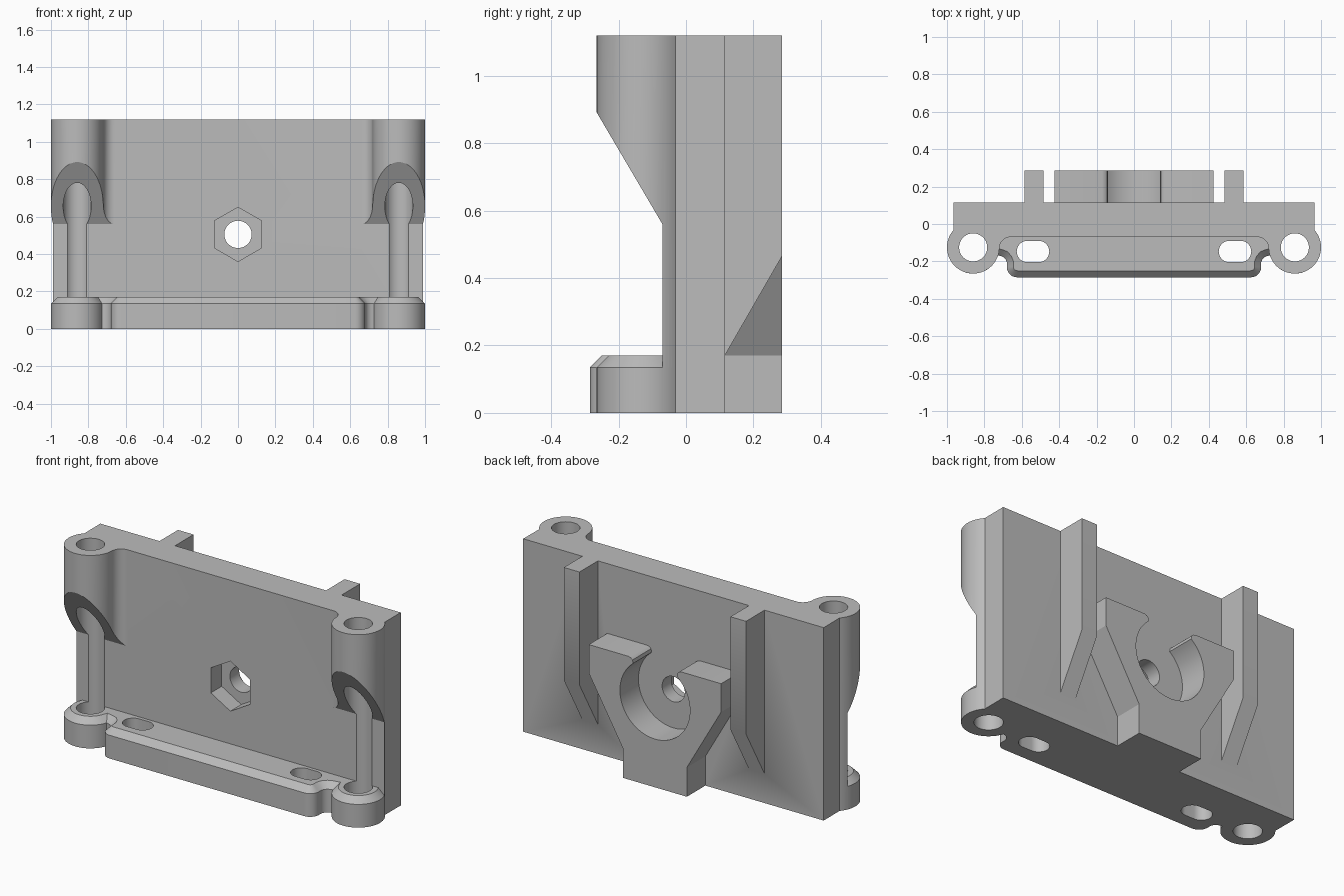
import bpy, bmesh
from math import sin, cos, radians

cube = bpy.data.objects.get("Cube")
if cube:
    bpy.data.objects.remove(cube, do_unlink=True)

grey = bpy.data.materials.new("plain grey")
grey.use_nodes = True
tone = (0.5, 0.5, 0.5, 1)
grey.diffuse_color = tone
grey.node_tree.nodes["Principled BSDF"].inputs["Base Color"].default_value = tone


def arc(cx, cy, r, start, end, steps):
    angles = [radians(start + (end - start) * i / steps) for i in range(steps + 1)]
    return [(cx + r * cos(a), cy + r * sin(a)) for a in angles]


def mirrored(half):
    """Close a half outline with its reflection across x = 0."""
    return half + [(-x, y) for x, y in reversed(half)]


def prism(name, outline, low, high, axis="z", chamfer=0):
    """Extrude a flat outline along one axis, optionally chamfering its far end."""
    place = {"z": lambda p, d: (p[0], p[1], d),
             "y": lambda p, d: (p[0], d, p[1]),
             "x": lambda p, d: (d, p[0], p[1])}[axis]
    bm = bmesh.new()
    base = bm.faces.new([bm.verts.new(place(p, low)) for p in outline])
    ext = bmesh.ops.extrude_face_region(bm, geom=[base])["geom"]
    step = place((0, 0), high - low)
    bmesh.ops.translate(bm, vec=step, verts=[g for g in ext if isinstance(g, bmesh.types.BMVert)])
    bmesh.ops.recalc_face_normals(bm, faces=bm.faces)
    if chamfer:
        top = [f for f in bm.faces if f.normal.z > 0.9]
        bmesh.ops.inset_region(bm, faces=top, thickness=chamfer, depth=0, use_even_offset=True)
        top = [f for f in bm.faces if f.normal.z > 0.9 and len(f.verts) > 4]
        bmesh.ops.translate(bm, vec=(0, 0, chamfer), verts=top[0].verts)
    mesh = bpy.data.meshes.new(name)
    bm.to_mesh(mesh)
    bm.free()
    mesh.materials.append(grey)
    obj = bpy.data.objects.new(name, mesh)
    bpy.context.collection.objects.link(obj)
    return obj


def combine(target, tool, operation):
    tool.hide_render = True
    mod = target.modifiers.new(operation.lower(), "BOOLEAN")
    mod.operation, mod.object, mod.solver = operation, tool, "EXACT"
    bpy.context.view_layer.objects.active = target
    bpy.ops.object.modifier_apply(modifier=mod.name)
    bpy.data.objects.remove(tool, do_unlink=True)


HEIGHT, FRONT, BACK, REAR = 1.12, -0.07, 0.115, 0.285
POST_X, POST_Y, POST_R = 0.86, -0.125, 0.14

# Back plate with round corner posts blended into its front
half = [(0.965, BACK)]
half += arc(POST_X, POST_Y, POST_R, 42, -180, 44)
half += arc(0.66, -0.13, 0.06, 0, 90, 10)[1:]
body = prism("mount_body", mirrored(half), 0, HEIGHT)

# Sloped relief under the upper posts
relief = [(FRONT, -0.1), (FRONT, 0.56), (-0.27, 0.90), (-0.5, 1.29), (-0.5, -0.1)]
combine(body, prism("post_relief", relief, -1.2, 1.2, "x"), "DIFFERENCE")

# Chamfered foot flange with bosses at both ends
half = [(0.93, 0.0)] + arc(POST_X, POST_Y, POST_R, 42, -162, 40)
half += [(0.713, -0.171), (0.698, -0.177), (0.686, -0.19), (0.68, -0.205)]
half += arc(0.625, -0.23, 0.055, 0, -90, 8)
combine(body, prism("foot_flange", mirrored(half), 0, 0.135, "z", 0.035), "UNION")

# Two rear ribs with sloped lower ends
rib = [(0.05, 0.17), (BACK, 0.17), (REAR, 0.465), (REAR, HEIGHT), (0.05, HEIGHT)]
for x in (-0.535, 0.535):
    combine(body, prism("rear_rib", rib, x - 0.05, x + 0.05, "x"), "UNION")

# Rear cradle with an open round pocket
half = [(0.205, 0), (0.205, 0.17), (0.425, 0.55), (0.425, 0.715), (0.17, 0.715),
        (0.155, 0.711), (0.144, 0.701)]
half += arc(0, 0.505, 0.225, 51.5, -90, 30)
outline = half + [(-x, z) for x, z in reversed(half[:-1])]
combine(body, prism("rear_cradle", outline, 0.08, REAR, "y"), "UNION")

# Post bores and rounded slots in the flange
for side in (-1, 1):
    bore = arc(side * POST_X, POST_Y, 0.075, 0, 355, 71)
    combine(body, prism("post_bore", bore, -0.1, 1.3), "DIFFERENCE")
    x = side * 0.54
    slot = arc(x + 0.03, -0.147, 0.057, -90, 90, 18) + arc(x - 0.03, -0.147, 0.057, 90, 270, 18)
    combine(body, prism("flange_slot", slot, -0.1, 0.3), "DIFFERENCE")

# Hexagonal nut pocket and its bolt hole
combine(body, prism("nut_pocket", arc(0, 0.505, 0.145, 30, 330, 5), -0.2, 0.03, "y"), "DIFFERENCE")
combine(body, prism("bolt_hole", arc(0, 0.505, 0.073, 0, 355, 71), -0.2, 0.2, "y"), "DIFFERENCE")

# Smooth curved walls, keep machined edges crisp
bpy.ops.object.select_all(action="DESELECT")
body.select_set(True)
bpy.context.view_layer.objects.active = body
bpy.ops.object.shade_smooth_by_angle(angle=radians(30))
